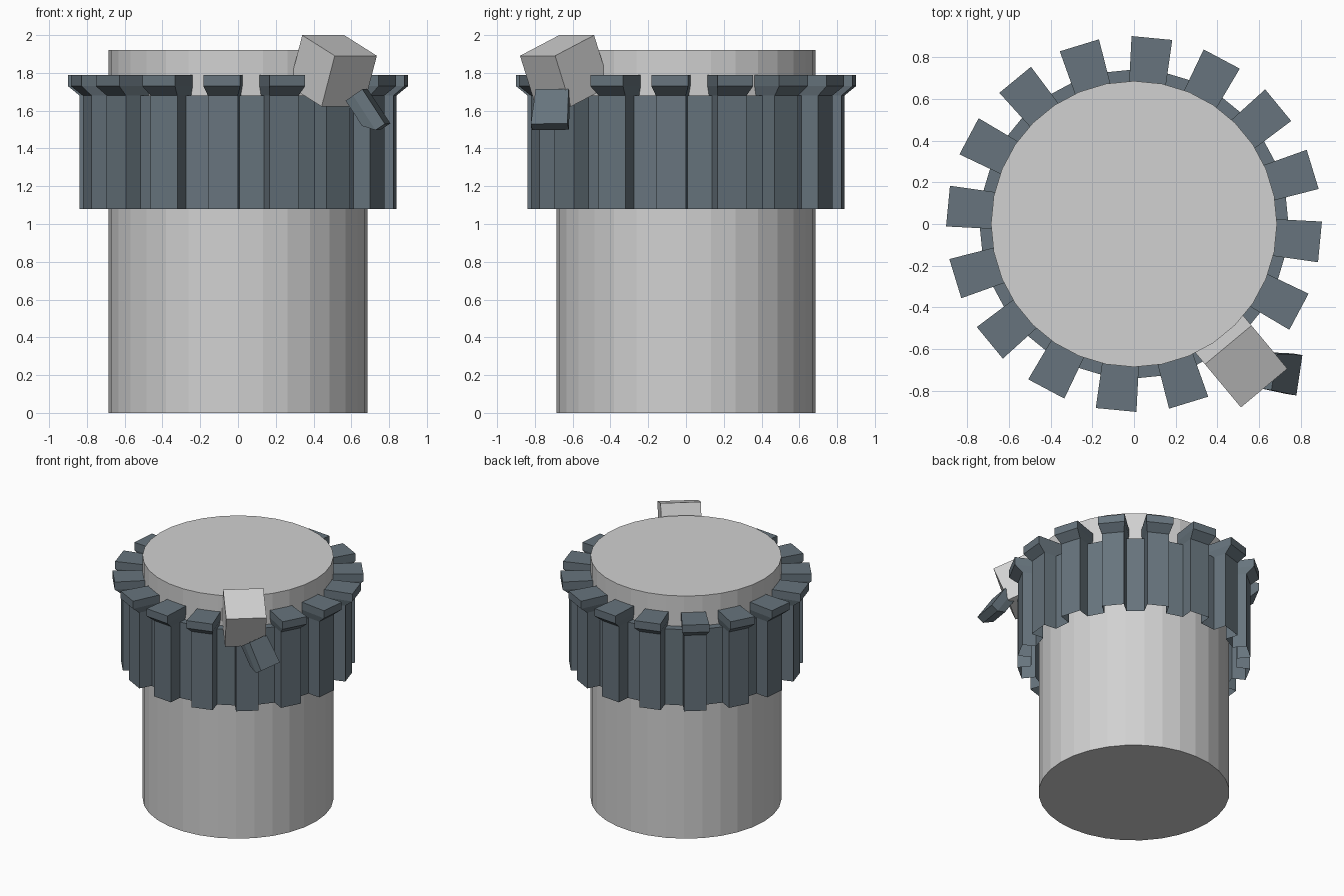
import bpy, bmesh, math
from mathutils import Vector, Matrix

if "Cube" in bpy.data.objects:
    bpy.data.objects.remove(bpy.data.objects["Cube"])

N, PITCH, START = 16, 22.5, -5.5      # slats round the collar
BROKEN = -50.5                        # slat whose cap has come off
R_CYL, R_RING, R_SLAT, R_CAP = 0.685, 0.735, 0.835, 0.895
Z0, Z1, Z2, Z3 = 1.08, 1.68, 1.73, 1.79


def material(name, rgb):
    m = bpy.data.materials.new(name)
    m.diffuse_color = (*rgb, 1)
    m.use_nodes = True
    m.node_tree.nodes["Principled BSDF"].inputs["Base Color"].default_value = m.diffuse_color
    return m


grey = material("light grey", (0.64, 0.64, 0.64))
slate = material("slate blue grey", (0.135, 0.175, 0.205))


def finish(name, bm, mat, fix=True):
    if fix:
        bmesh.ops.recalc_face_normals(bm, faces=bm.faces)
    me = bpy.data.meshes.new(name)
    bm.to_mesh(me)
    bm.free()
    me.materials.append(mat)
    ob = bpy.data.objects.new(name, me)
    bpy.context.collection.objects.link(ob)
    return ob


def frame(origin, x, y, z):
    m = Matrix((x, y, z)).transposed().to_4x4()
    m.translation = origin
    return m


# Main cylinder
bm = bmesh.new()
bmesh.ops.create_cone(bm, cap_ends=True, segments=32, radius1=R_CYL, radius2=R_CYL,
                      depth=1.92, matrix=Matrix.Translation((0, 0, 0.96)))
finish("cylinder", bm, grey)

# Slatted collar: gear outline, open underneath, with a flat lid reaching the cylinder
bm = bmesh.new()
outline = []
for i in range(N):
    rot = Matrix.Rotation(math.radians(START + i * PITCH), 3, 'Z')
    for r, w in ((R_RING, -0.08), (R_SLAT, -0.08), (R_SLAT, 0.08), (R_RING, 0.08)):
        outline.append(rot @ Vector((r, w, 0)))
low = [bm.verts.new((p.x, p.y, Z0)) for p in outline]
top = [bm.verts.new((p.x, p.y, Z1)) for p in outline]
inner = []
for p in outline:
    q = p.normalized() * (R_CYL - 0.005)
    inner.append(bm.verts.new((q.x, q.y, Z1)))
count = len(outline)
used = {}
for i in range(count):
    j = (i + 1) % count
    bm.faces.new((low[i], low[j], top[j], top[i]))
# lid: one patch over each slat and one over each gap
for i in range(N):
    a = 4 * i
    bm.faces.new((top[a], top[a + 1], top[a + 2], top[a + 3], inner[a + 3], inner[a]))
    b = (a + 4) % count
    bm.faces.new((top[a + 3], top[b], inner[b], inner[a + 3]))
loose = [v for v in bm.verts if not v.link_faces]
bmesh.ops.delete(bm, geom=loose, context='VERTS')
finish("slatted_collar", bm, slate)


# Flared cap at the top of a slat: x runs outward, y across, z up
def cap(bm, matrix):
    rings = []
    for z, r, w in ((Z1, R_SLAT, 0.08), (Z2, R_CAP, 0.098), (Z3, R_CAP, 0.098)):
        wi = min(w, 0.088)
        pts = ((0.675, -wi), (r, -w), (r, w), (0.675, wi))
        rings.append([bm.verts.new(matrix @ Vector((x, y, z))) for x, y in pts])
    for a, b in zip(rings, rings[1:]):
        for i in range(4):
            j = (i + 1) % 4
            bm.faces.new((a[i], a[j], b[j], b[i]))
    bm.faces.new(rings[0][::-1])
    bm.faces.new(rings[-1])


bm = bmesh.new()
for i in range(N):
    angle = START + i * PITCH
    if abs((angle - BROKEN) % 360) < 1:
        continue
    cap(bm, Matrix.Rotation(math.radians(angle), 4, 'Z'))
finish("slat_caps", bm, slate)

# Loose cap hanging off the side
d = Vector((0.115, -0.015, -0.175)).normalized()
e = Vector((0.03, 0.19, 0.0))
e = (e - d * e.dot(d)).normalized()
n = d.cross(e)
bm = bmesh.new()
cap(bm, frame(Vector((0.68, -0.71, 1.702)), d, e, n) @ Matrix.Translation((-0.69, 0, -Z3)))
finish("loose_cap", bm, slate)

# Tilted block wedged in the broken slat
a, tilt = math.radians(-50.2), math.radians(22)
out = Vector((math.cos(a), math.sin(a), 0))
side = Vector((-math.sin(a), math.cos(a), 0))
up = out * math.sin(tilt) + Vector((0, 0, math.cos(tilt)))
slope = out * math.cos(tilt) - Vector((0, 0, math.sin(tilt)))
top_mid = Vector((0.5375, -0.6825, 1.945))
bm = bmesh.new()
bmesh.ops.create_cube(bm, size=0.29, matrix=frame(top_mid - up * 0.145, slope, side, up))
finish("tilted_block", bm, grey)
